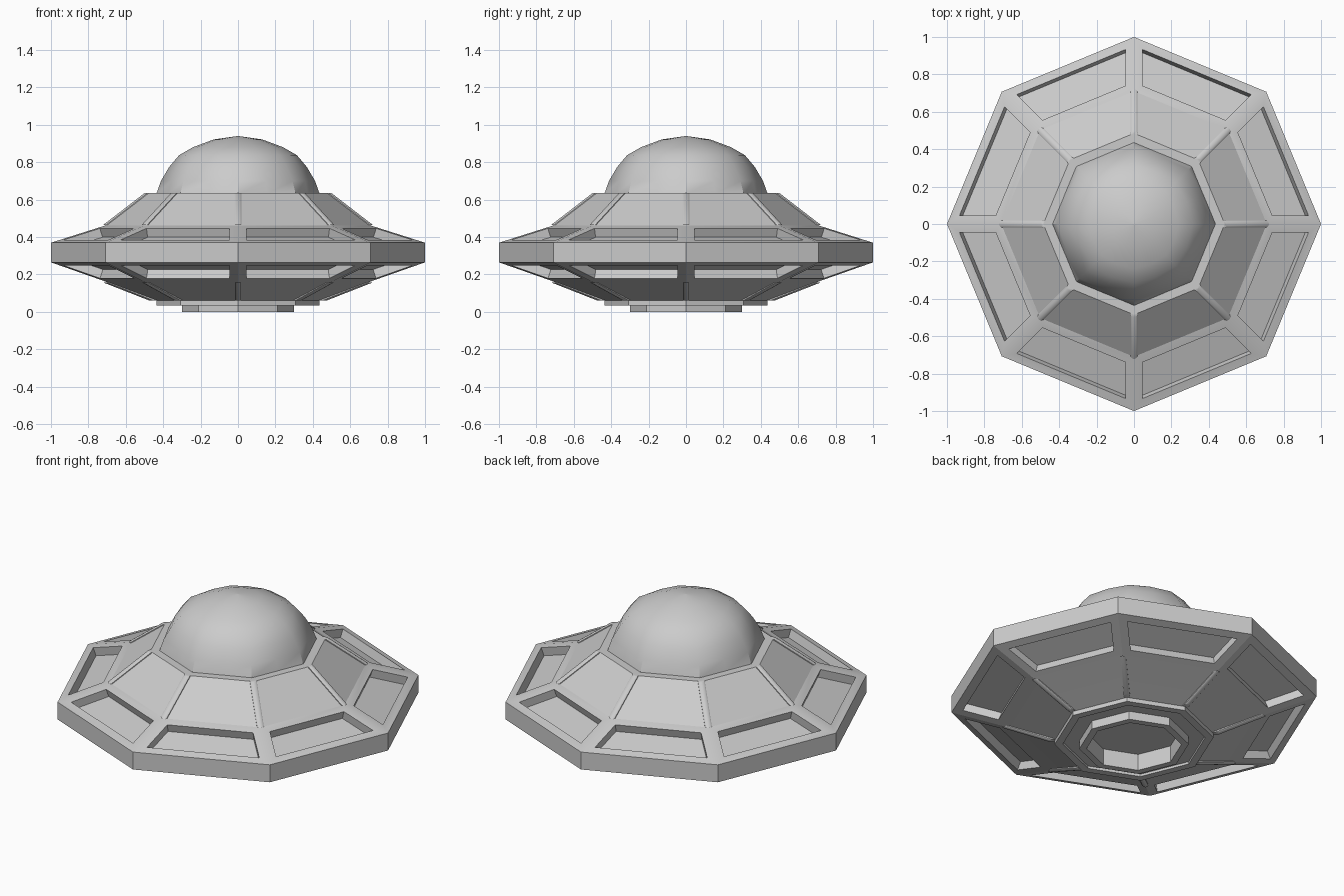
import bpy, bmesh, math

if "Cube" in bpy.data.objects:
    bpy.data.objects.remove(bpy.data.objects["Cube"])


def finish(bm, name, angle):
    bmesh.ops.recalc_face_normals(bm, faces=bm.faces[:])
    me = bpy.data.meshes.new(name)
    bm.to_mesh(me)
    bm.free()
    ob = bpy.data.objects.new(name, me)
    bpy.context.collection.objects.link(ob)
    bpy.ops.object.select_all(action='DESELECT')
    ob.select_set(True)
    bpy.context.view_layer.objects.active = ob
    bpy.ops.object.shade_smooth_by_angle(angle=math.radians(angle))
    return ob


def loft(bm, rings):
    # skin between successive rings; returns the faces of each band
    rings = [[bm.verts.new(p) for p in r] for r in rings]
    n = len(rings[0])
    bands = []
    for a, b in zip(rings, rings[1:]):
        bands.append([bm.faces.new((a[i], a[(i + 1) % n], b[(i + 1) % n], b[i]))
                      for i in range(n)])
    bm.faces.new(rings[0])
    bm.faces.new(rings[-1])
    return bands


def octagon(r, z):
    return [(r * math.cos(i * math.pi / 4), r * math.sin(i * math.pi / 4), z)
            for i in range(8)]


# saucer hull with the stepped, hollow landing ring underneath
profile = [(.26, .10), (.26, 0), (.30, 0), (.30, .05), (.39, .05), (.39, .035),
           (.435, .035), (.435, .06), (.71, .163), (1, .265), (1, .37),
           (.71, .462), (.485, .635), (.43, .635)]
bm = bmesh.new()
bands = loft(bm, [octagon(r, z) for r, z in profile])
bmesh.ops.recalc_face_normals(bm, faces=bm.faces[:])
# recessed windows above and below the rim
windows = bands[8] + bands[10]
bmesh.ops.inset_individual(bm, faces=windows, thickness=.047, use_even_offset=True)
bmesh.ops.inset_individual(bm, faces=windows, thickness=0, depth=-.05)
finish(bm, "saucer_hull", 15)

# dome: octagonal at the base, rounder towards the top
dome = [(.437, .63), (.412, .70), (.368, .775), (.315, .838), (.24, .881),
        (.13, .922), (.004, .94)]
bm = bmesh.new()
rings = []
for k, (r, z) in enumerate(dome):
    mid = math.cos(math.pi / 8) + .05 * min(k / 3, 1)
    rings.append([(r * (mid if i % 2 else 1) * math.cos(i * math.pi / 8),
                   r * (mid if i % 2 else 1) * math.sin(i * math.pi / 8), z)
                  for i in range(16)])
loft(bm, rings)
finish(bm, "dome", 40)


# rounded ribs along the hull corners
def ribs(name, start, end, depth, width):
    bm = bmesh.new()
    for k in range(8):
        a = k * math.pi / 4
        c, s = math.cos(a), math.sin(a)
        rings = []
        for r, z in (start, end):
            ring = []
            for j in range(10):
                t = j * math.pi / 5
                u, v = r + depth * math.cos(t), width * math.sin(t)
                ring.append((u * c - v * s, u * s + v * c, z))
            rings.append(ring)
        loft(bm, rings)
    finish(bm, name, 40)


ribs("upper_ribs", (.478, .635), (.70, .464), .022, .02)
ribs("lower_ribs", (.44, .06), (.69, .158), .032, .018)
